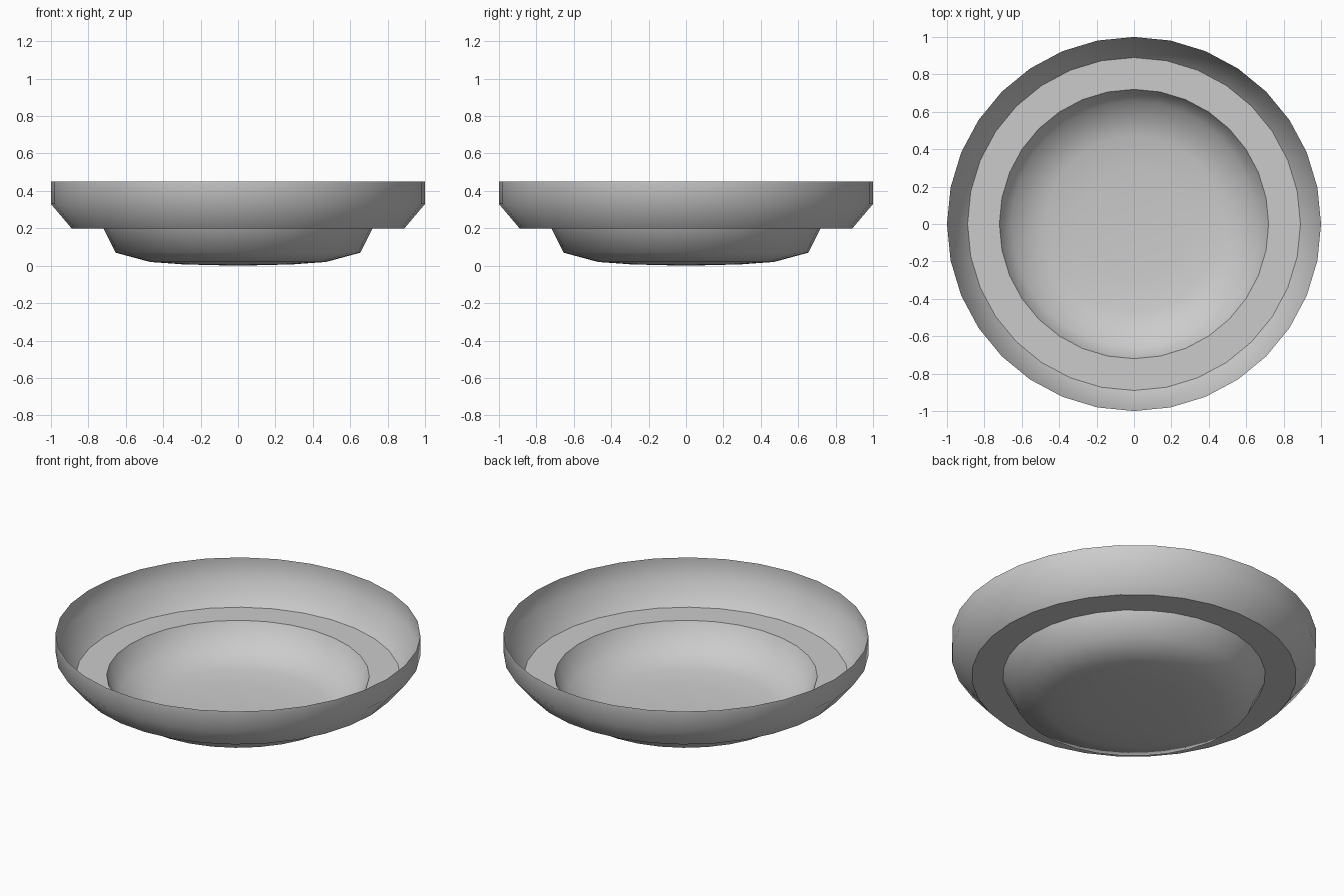
import bpy, bmesh
from math import cos, sin, tau

if "Cube" in bpy.data.objects:
    bpy.data.objects.remove(bpy.data.objects["Cube"])

SIDES = 32
# (radius, height) from the centre of the base up to the rim
PROFILE = [(0.29, 0.007), (0.47, 0.02), (0.655, 0.07),
           (0.72, 0.20), (0.89, 0.20), (1.0, 0.33), (1.0, 0.45)]
CREASED = (3, 4)  # both edges of the flat step

bm = bmesh.new()

# Rings of the dish
rings = [[bm.verts.new((r * cos(tau * i / SIDES), r * sin(tau * i / SIDES), z))
          for i in range(SIDES)] for r, z in PROFILE]

# Shallow base
centre = bm.verts.new((0, 0, 0))
for i in range(SIDES):
    bm.faces.new((centre, rings[0][i], rings[0][(i + 1) % SIDES]))

# Walls and step
for low, high in zip(rings, rings[1:]):
    for i in range(SIDES):
        j = (i + 1) % SIDES
        bm.faces.new((low[i], high[i], high[j], low[j]))

# Smooth shading with sharp step edges
for face in bm.faces:
    face.smooth = True
for k in CREASED:
    for i in range(SIDES):
        bm.edges.get((rings[k][i], rings[k][(i + 1) % SIDES])).smooth = False

mesh = bpy.data.meshes.new("dish")
bm.to_mesh(mesh)
bm.free()
dish = bpy.data.objects.new("dish", mesh)
bpy.context.collection.objects.link(dish)
